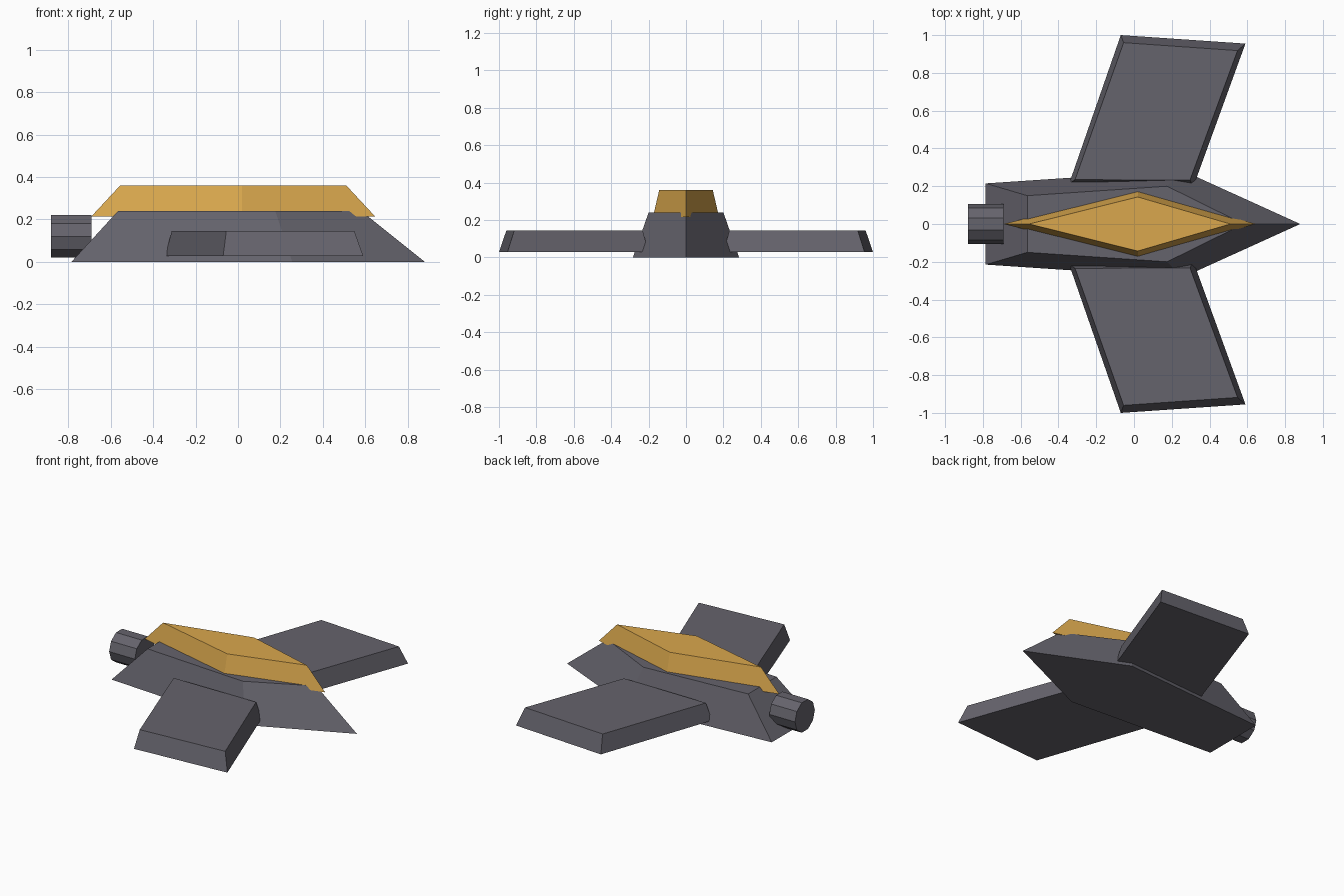
import bpy
import bmesh
from math import pi
from mathutils import Matrix

cube = bpy.data.objects.get("Cube")
if cube:
    bpy.data.objects.remove(cube, do_unlink=True)


def material(name, colour):
    mat = bpy.data.materials.new(name)
    mat.use_nodes = True
    mat.diffuse_color = (*colour, 1)
    mat.node_tree.nodes["Principled BSDF"].inputs["Base Color"].default_value = (*colour, 1)
    return mat


grey = material("dark grey metal", (0.13, 0.125, 0.15))
gold = material("gold canopy", (0.70, 0.39, 0.075))


def finish(name, bm, mat):
    bmesh.ops.recalc_face_normals(bm, faces=bm.faces)
    mesh = bpy.data.meshes.new(name)
    bm.to_mesh(mesh)
    bm.free()
    mesh.materials.append(mat)
    obj = bpy.data.objects.new(name, mesh)
    bpy.context.collection.objects.link(obj)
    return obj


def tapered_slab(name, bottom, top, z0, z1, mat, side=1):
    """Join a bottom outline to a matching top outline."""
    bm = bmesh.new()
    low = [bm.verts.new((x, y * side, z0)) for x, y in bottom]
    high = [bm.verts.new((x, y * side, z1)) for x, y in top]
    bm.faces.new(low)
    bm.faces.new(high)
    n = len(low)
    for i in range(n):
        j = (i + 1) % n
        bm.faces.new((low[i], low[j], high[j], high[i]))
    return finish(name, bm, mat)


def mirrored(half):
    """Complete a half outline that starts on the centre line."""
    return half + [(x, -y) for x, y in reversed(half) if y]


# Hull: arrow-shaped body with sloping sides
tapered_slab("hull",
             mirrored([(0.88, 0), (0.255, 0.284), (-0.785, 0.215)]),
             mirrored([(0.58, 0), (0.175, 0.2), (-0.565, 0.15)]),
             0, 0.24, grey)

# Canopy: long diamond on top
tapered_slab("canopy",
             mirrored([(0.645, 0), (0.02, 0.177), (-0.69, 0)]),
             mirrored([(0.51, 0), (0.02, 0.143), (-0.555, 0)]),
             0.215, 0.36, gold)

# Wings: forward-swept tapered slabs
wing_bottom = [(-0.07, 1.0), (0.59, 0.955), (0.315, 0.2), (-0.343, 0.215)]
wing_top = [(-0.055, 0.96), (0.548, 0.918), (0.296, 0.232), (-0.312, 0.235)]
for side, name in ((1, "left_wing"), (-1, "right_wing")):
    tapered_slab(name, wing_bottom, wing_top, 0.028, 0.145, grey, side)

# Engine: ten-sided nozzle at the tail
bm = bmesh.new()
bmesh.ops.create_cone(bm, cap_ends=True, segments=10, radius1=0.105, radius2=0.105,
                      depth=0.19,
                      matrix=Matrix.Translation((-0.785, 0, 0.12)) @ Matrix.Rotation(pi / 2, 4, "Y"))
finish("engine", bm, grey)
